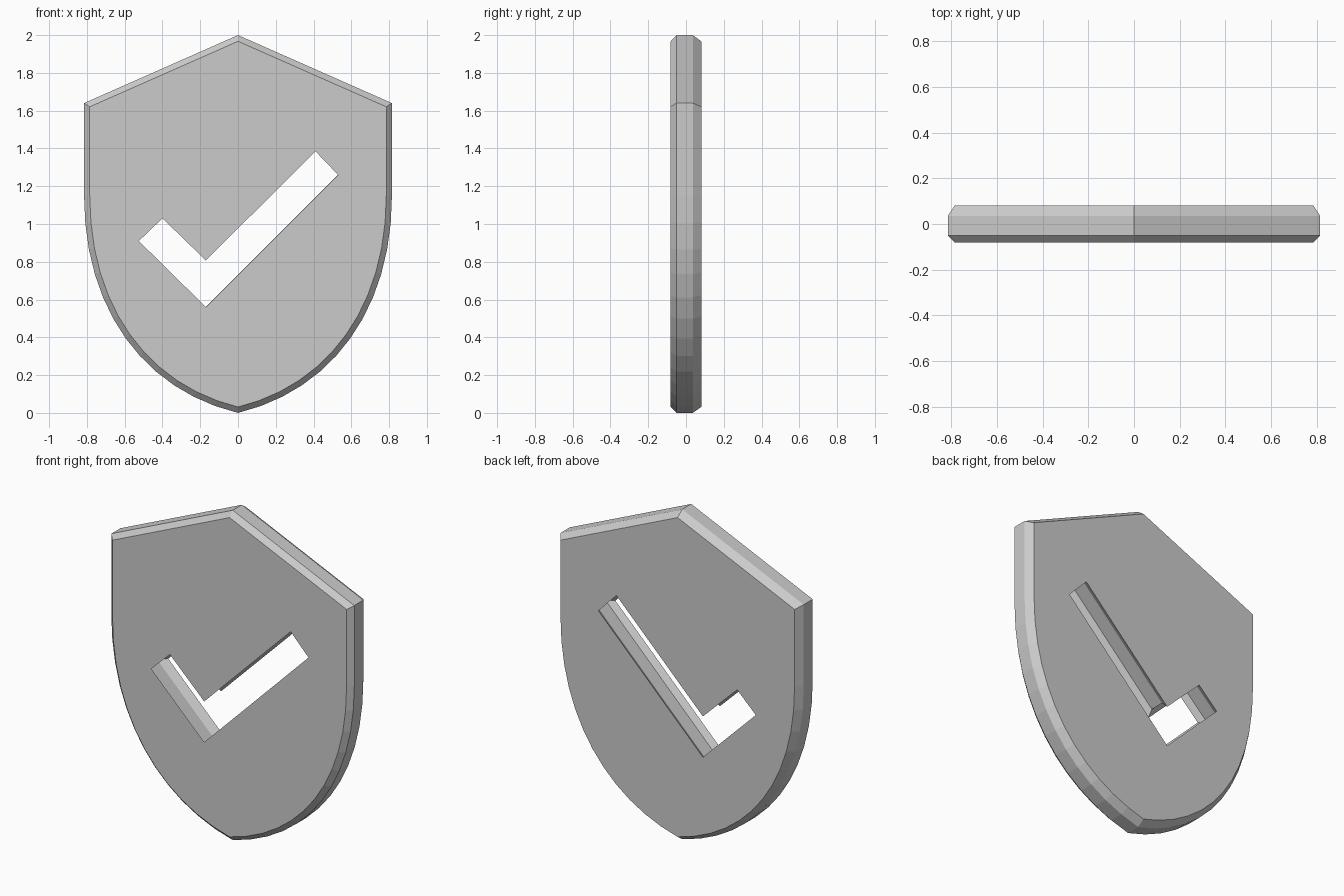
import bpy, bmesh
from mathutils import Vector
from mathutils.geometry import interpolate_bezier

if "Cube" in bpy.data.objects:
    bpy.data.objects.remove(bpy.data.objects["Cube"])


def offset(points, d):
    """Move a counter-clockwise outline inward by d with mitred corners."""
    out = []
    for i, p in enumerate(points):
        a = (p - points[i - 1]).normalized()
        b = (points[(i + 1) % len(points)] - p).normalized()
        na, nb = Vector((-a.y, a.x)), Vector((-b.y, b.x))
        out.append(p + (na + nb) * (d / (1 + na.dot(nb))))
    return out


def add_wall(bm, points, inset, levels):
    """Stack four rings, inset at front and back; return the two end rings' edges."""
    rings = []
    for y, d in zip(levels, (inset, 0, 0, inset)):
        rings.append([bm.verts.new((p.x, y, p.y)) for p in offset(points, d)])
    n = len(points)
    for r, s in zip(rings, rings[1:]):
        for i in range(n):
            j = (i + 1) % n
            bm.faces.new((r[i], r[j], s[j], s[i]))
    return [[bm.edges.get((r[i], r[(i + 1) % n])) for i in range(n)]
            for r in (rings[0], rings[-1])]


levels = (-0.081, -0.05, 0.036, 0.081)

# Shield outline: peaked top, straight flanks, curved sides to a point
curve = interpolate_bezier(Vector((0, 0)), Vector((0.5, 0.12)),
                           Vector((0.815, 0.55)), Vector((0.815, 1.15)), 13)
right = [Vector(p[:2]) for p in curve] + [Vector((0.815, 1.64))]
left = [Vector((-p.x, p.y)) for p in reversed(right[1:])]
shield = right + [Vector((0, 2))] + left

# Check mark opening, undercut inside the plate
check = [Vector(p) for p in ((-0.525, 0.91), (-0.17, 0.56), (0.53, 1.26),
                             (0.41, 1.385), (-0.17, 0.807), (-0.40, 1.03))]

bm = bmesh.new()
outer = add_wall(bm, shield, 0.03, levels)
inner = add_wall(bm, offset(check, -0.03), 0.03, levels)

# Flat front and back faces around the opening
for o, i in zip(outer, inner):
    bmesh.ops.triangle_fill(bm, use_beauty=True, edges=o + i)
bmesh.ops.recalc_face_normals(bm, faces=bm.faces[:])

mesh = bpy.data.meshes.new("shield_plate")
bm.to_mesh(mesh)
bm.free()
bpy.context.collection.objects.link(bpy.data.objects.new("shield_plate", mesh))
